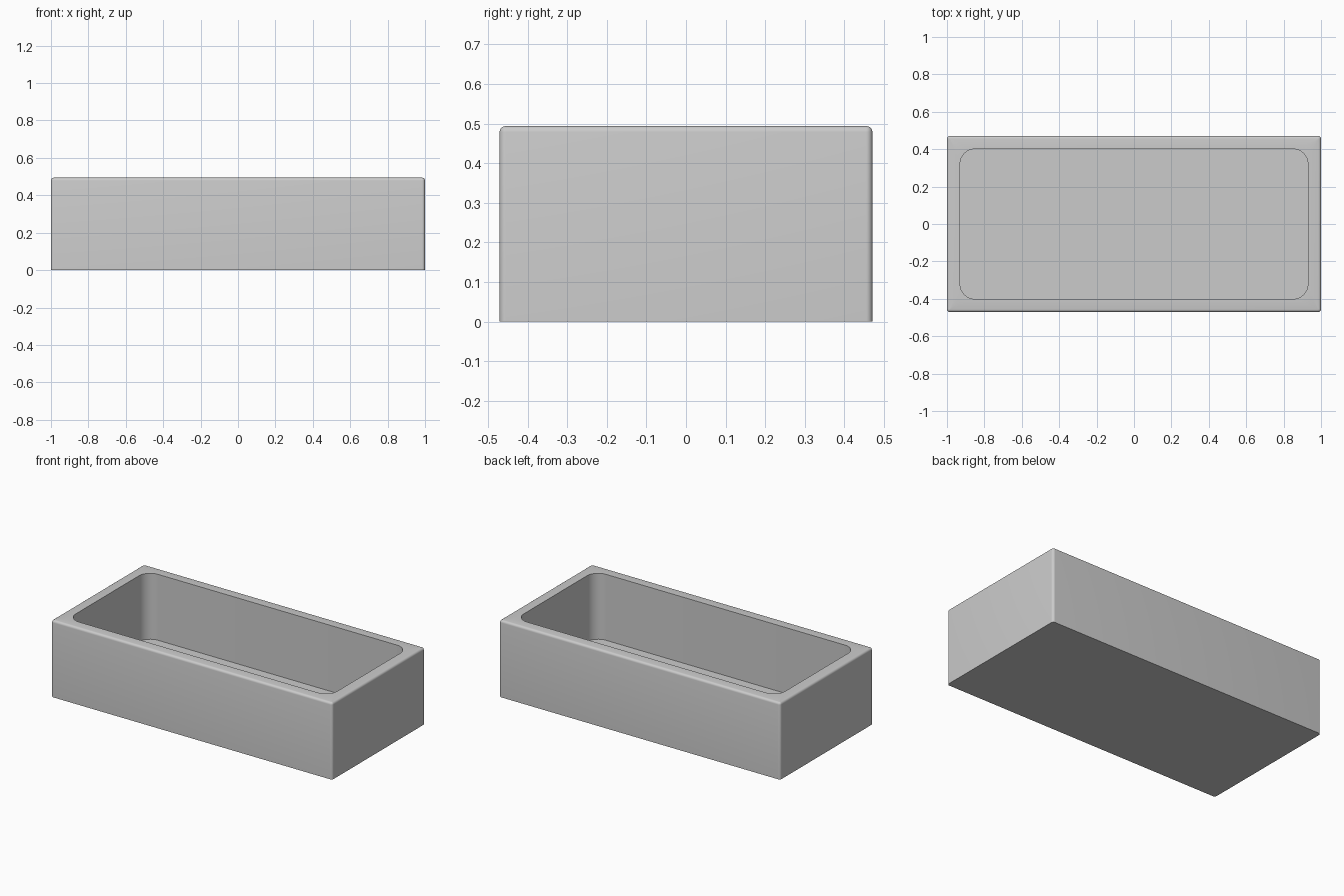
import bpy, bmesh
from math import pi, sin, cos, radians

if "Cube" in bpy.data.objects:
    bpy.data.objects.remove(bpy.data.objects["Cube"])

HX, HY, H = 1.0, 0.471, 0.494      # outer half sizes and height
WALL, FLOOR = 0.07, 0.07           # wall and floor thickness
EDGE, INNER_R, SEG = 0.015, 0.08, 8


def ring(bm, inset, radius, z):
    """Rounded rectangle of vertices, counter-clockwise."""
    cx, cy = HX - inset - radius, HY - inset - radius
    verts = []
    for i, (sx, sy) in enumerate([(1, 1), (-1, 1), (-1, -1), (1, -1)]):
        for k in range(SEG + 1):
            a = (i + k / SEG) * pi / 2
            verts.append(bm.verts.new((sx * cx + radius * cos(a),
                                       sy * cy + radius * sin(a), z)))
    return verts


bm = bmesh.new()

# Outer wall, then the softened top edge
rings = [ring(bm, 0, EDGE + 0.001, 0)]
for k in range(5):
    a = k / 4 * pi / 2
    d = EDGE * (1 - cos(a))
    rings.append(ring(bm, d, EDGE + 0.001 - d, H - EDGE + EDGE * sin(a)))
# Crisp inner rim and straight inner wall down to the floor
rings.append(ring(bm, WALL, INNER_R, H))
rings.append(ring(bm, WALL, INNER_R, FLOOR))

for lo, hi in zip(rings, rings[1:]):
    n = len(lo)
    for i in range(n):
        j = (i + 1) % n
        bm.faces.new((lo[i], lo[j], hi[j], hi[i]))

# Underside and inside floor
bm.faces.new(rings[0][::-1])
bm.faces.new(rings[-1])

mesh = bpy.data.meshes.new("basin")
bm.to_mesh(mesh)
bm.free()
basin = bpy.data.objects.new("basin", mesh)
bpy.context.collection.objects.link(basin)
bpy.context.view_layer.objects.active = basin
basin.select_set(True)
bpy.ops.object.shade_smooth_by_angle(angle=radians(35))
